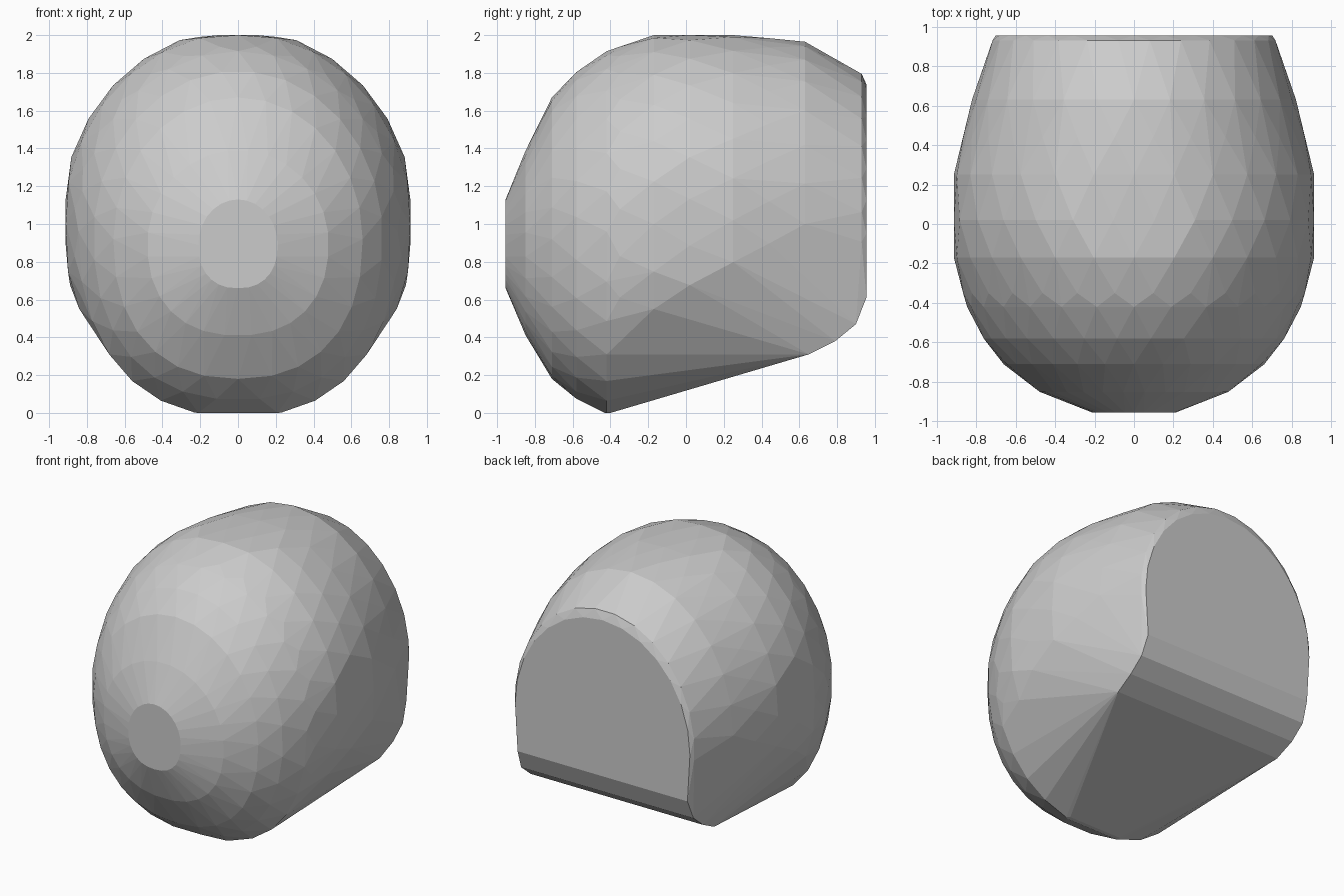
import bpy, bmesh
from math import sin, cos, pi

if "Cube" in bpy.data.objects:
    bpy.data.objects.remove(bpy.data.objects["Cube"])

SEG = 28
points = []


def add(x, y, z):
    # Clamp to the flat facets on the top, bottom and both sides
    points.append((max(-0.912, min(0.912, x)), y, max(0.0, min(2.0, z))))


def section(i, y, w, zmid, ztop, zbot, cut):
    """Rounded cross-section at depth y, left open below height cut."""
    for k in range(SEG):
        t = (k + 0.5 * (i % 2)) * 2 * pi / SEG
        c, s = cos(t), sin(t)
        if s >= 0:
            x, z = w * c, zmid + (ztop - zmid) * s
        else:
            e = 2 / 2.3
            x = w * abs(c) ** e * (1 if c > 0 else -1)
            z = zmid - (zmid - zbot) * abs(s) ** e
        if z >= cut:
            add(x, y, z)


# depth, half width, middle height, top, bottom, open-below height
sections = [
    (-0.955, 0.21, 0.89, 1.13, 0.66, 0.0),
    (-0.85, 0.48, 0.90, 1.39, 0.41, 0.0),
    (-0.71, 0.66, 0.92, 1.67, 0.18, 0.0),
    (-0.58, 0.765, 0.94, 1.81, 0.07, 0.0),
    (-0.42, 0.845, 0.96, 1.915, -0.02, -1.0),
    (-0.35, 0.87, 0.97, 1.945, 0.03, 0.25),
    (-0.17, 0.92, 1.00, 2.01, 0.07, 0.42),
    (0.02, 0.935, 1.02, 2.03, 0.12, 0.50),
    (0.25, 0.92, 1.02, 2.015, 0.20, 0.60),
    (0.44, 0.87, 1.01, 1.99, 0.25, 0.65),
    (0.63, 0.82, 1.00, 1.965, 0.31, 0.70),
    (0.93, 0.72, 0.97, 1.80, 0.54, 0.75),
    (0.955, 0.70, 0.95, 1.74, 0.61, 0.75),
]
for i, s in enumerate(sections):
    section(i, *s)

# Sloping underside and stepped lower back edge, mirrored left and right
for x, y, z in [(0.21, -0.40, 0.0), (0.21, -0.43, 0.0), (0.79, 0.60, 0.65),
                (0.68, 0.65, 0.31), (0.69, 0.79, 0.38), (0.69, 0.90, 0.47),
                (0.68, 0.955, 0.61)]:
    add(x, y, z)
    add(-x, y, z)

# Faceted shell wrapped around all the sections
bm = bmesh.new()
for p in points:
    bm.verts.new(p)
bmesh.ops.remove_doubles(bm, verts=bm.verts[:], dist=0.004)
bmesh.ops.convex_hull(bm, input=bm.verts[:])
bmesh.ops.delete(bm, geom=[v for v in bm.verts if not v.link_faces], context='VERTS')
bmesh.ops.dissolve_limit(bm, angle_limit=0.03, verts=bm.verts[:], edges=bm.edges[:])
bmesh.ops.recalc_face_normals(bm, faces=bm.faces[:])

mesh = bpy.data.meshes.new("faceted_shell")
bm.to_mesh(mesh)
bm.free()
shell = bpy.data.objects.new("faceted_shell", mesh)
bpy.context.collection.objects.link(shell)
